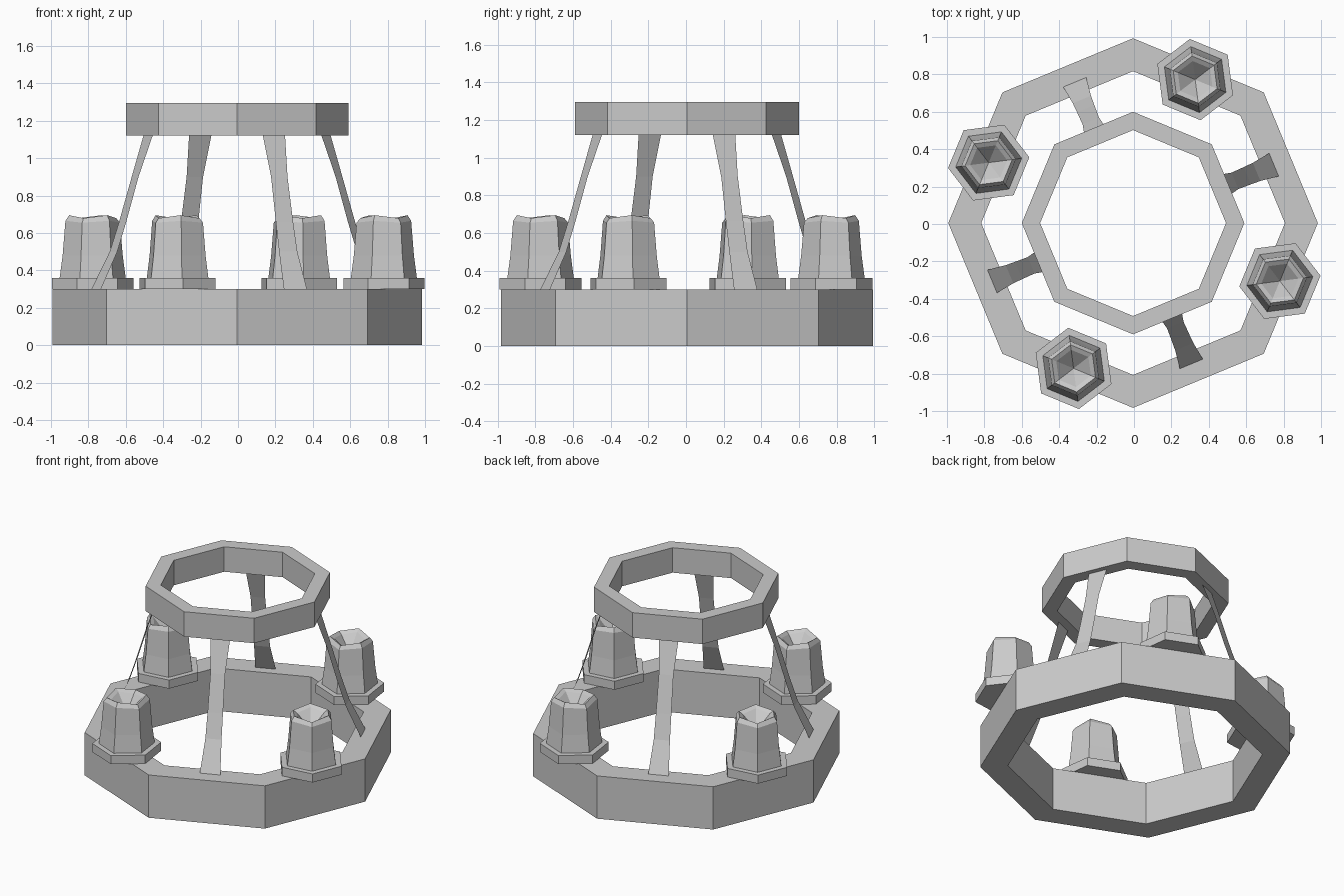
import bpy
from math import cos, sin, radians, pi

if "Cube" in bpy.data.objects:
    bpy.data.objects.remove(bpy.data.objects["Cube"])

CX, CY = -0.005, 0.005


def make(name, verts, faces):
    me = bpy.data.meshes.new(name)
    me.from_pydata(verts, [], faces)
    me.update()
    ob = bpy.data.objects.new(name, me)
    bpy.context.collection.objects.link(ob)
    return ob


def loop(n, r, z, phase=0.0, cx=CX, cy=CY, wave=0.0):
    return [(cx + r * cos(phase + 2 * pi * i / n), cy + r * sin(phase + 2 * pi * i / n),
             z + wave * cos(pi * i)) for i in range(n)]


def bridge(n, a, b):
    # quads between loop a and the loop b above it
    return [(a * n + i, a * n + (i + 1) % n, b * n + (i + 1) % n, b * n + i) for i in range(n)]


def ring(name, r_out, r_in, z0, z1):
    n = 8
    verts = loop(n, r_out, z0) + loop(n, r_out, z1) + loop(n, r_in, z1) + loop(n, r_in, z0)
    faces = bridge(n, 0, 1) + bridge(n, 1, 2) + bridge(n, 2, 3) + bridge(n, 3, 0)
    make(name, verts, faces)


# Octagonal rings
ring("base_ring", 0.988, 0.812, 0.0, 0.30)
ring("top_ring", 0.595, 0.497, 1.12, 1.295)

# Candle cups: hexagonal flange, tapered body, uneven rim and sunken top
cup_profile = [(0.219, 0.30, 0), (0.219, 0.36, 0), (0.178, 0.36, 0), (0.162, 0.48, 0),
               (0.147, 0.66, 0.005), (0.127, 0.687, 0.008), (0.100, 0.672, 0.008)]


def cup(name, cx, cy, angle):
    n = 6
    verts = []
    for r, z, wave in cup_profile:
        verts += loop(n, r, z, radians(angle + 30), cx, cy, wave)
    k = len(cup_profile)
    faces = [tuple(reversed(range(n)))]
    for j in range(k - 1):
        faces += bridge(n, j, j + 1)
    verts.append((cx, cy, 0.57))
    faces += [((k - 1) * n + i, (k - 1) * n + (i + 1) % n, k * n) for i in range(n)]
    make(name, verts, faces)


for i, (x, y) in enumerate([(0.327, 0.772), (-0.777, 0.328), (-0.323, -0.772), (0.780, -0.305)]):
    cup(f"cup_{i + 1}", x, y, 67.5 + 90 * i)

# Thin curved straps joining the rings: radius, height, width
strap = [(0.820, 0.29, 0.135), (0.715, 0.50, 0.105), (0.662, 0.66, 0.100),
         (0.590, 0.90, 0.095), (0.512, 1.13, 0.130)]
for i in range(4):
    a = radians(22.5 + 90 * i)
    verts = []
    for r, z, w in strap:
        for s in (-0.5, 0.5):
            verts.append((CX + r * cos(a) - s * w * sin(a), CY + r * sin(a) + s * w * cos(a), z))
    make(f"strap_{i + 1}", verts,
         [(2 * j, 2 * j + 1, 2 * j + 3, 2 * j + 2) for j in range(len(strap) - 1)])
